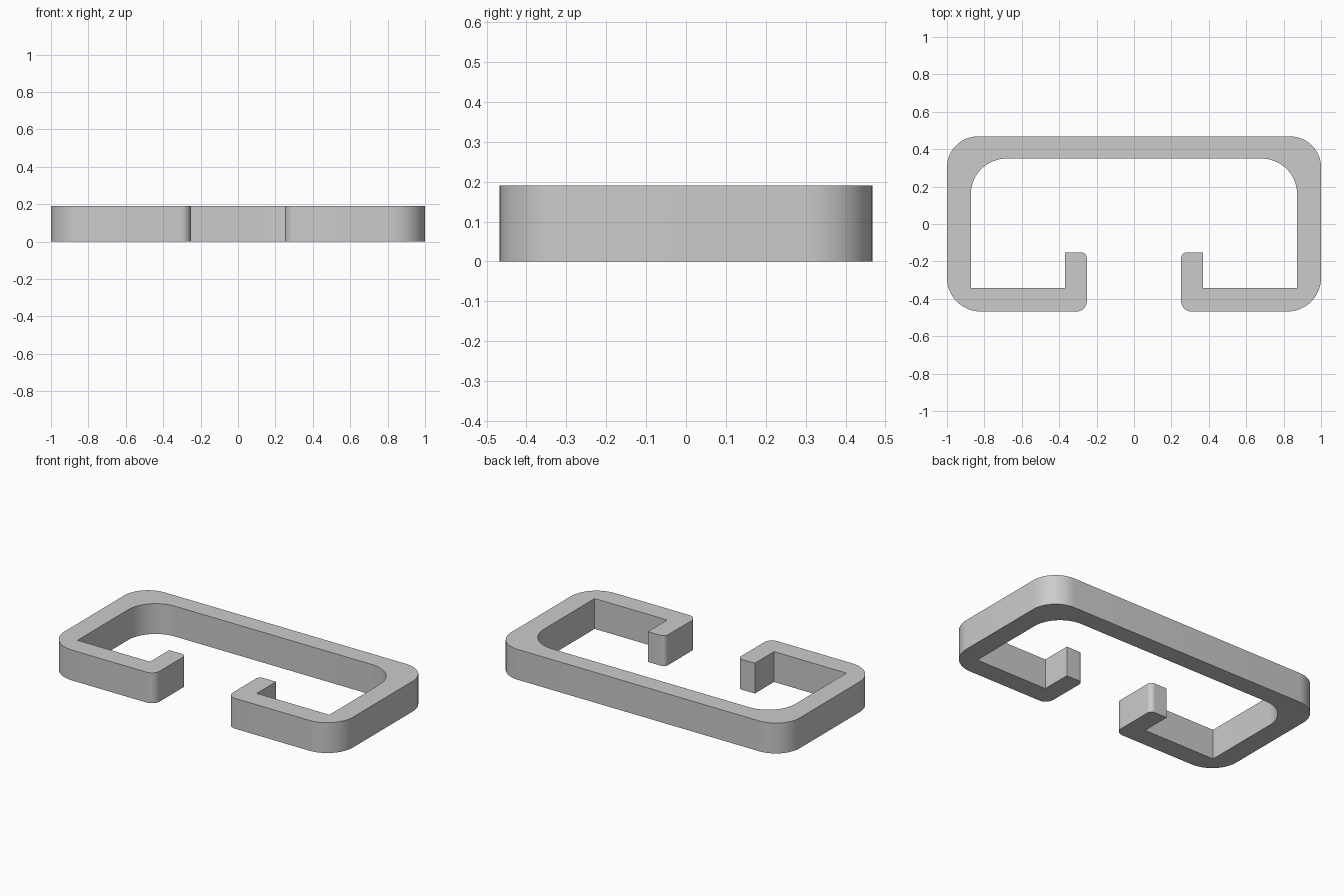
import bpy
import bmesh
from math import radians, sin, cos
from mathutils import Vector

HEIGHT = 0.19
SEGMENTS = 12

cube = bpy.data.objects.get("Cube")
if cube:
    bpy.data.objects.remove(cube, do_unlink=True)

# Plain grey material
grey = bpy.data.materials.new("plain grey")
grey.use_nodes = True
colour = (0.6, 0.6, 0.6, 1)
grey.diffuse_color = colour
grey.node_tree.nodes["Principled BSDF"].inputs["Base Color"].default_value = colour

# Corners of the +x half of the clip: x, y, corner radius
half = [
    (1.0, 0.468, 0.165),
    (1.0, -0.468, 0.18),
    (0.252, -0.468, 0.055),
    (0.252, -0.152, 0.03),
    (0.37, -0.152, 0),
    (0.37, -0.342, 0),
    (0.872, -0.342, 0),
    (0.872, 0.35, 0.19),
]
corners = half + [(-x, y, r) for x, y, r in reversed(half)]


def rounded(corners):
    """Replace each right-angled corner by an arc of its radius."""
    points = []
    for i, (x, y, r) in enumerate(corners):
        p = Vector((x, y, 0))
        if r == 0:
            points.append(p)
            continue
        before = Vector((*corners[i - 1][:2], 0))
        after = Vector((*corners[(i + 1) % len(corners)][:2], 0))
        a = (before - p).normalized() * r
        b = (after - p).normalized() * r
        for s in range(SEGMENTS + 1):
            t = radians(90 * s / SEGMENTS)
            points.append(p + a * (1 - sin(t)) + b * (1 - cos(t)))
    return points


# C-shaped clip, extruded from its outline
bm = bmesh.new()
base = bm.faces.new([bm.verts.new(p) for p in rounded(corners)])
top = bmesh.ops.extrude_face_region(bm, geom=[base], use_keep_orig=True)
bmesh.ops.translate(bm, vec=(0, 0, HEIGHT),
                    verts=[v for v in top["geom"] if isinstance(v, bmesh.types.BMVert)])
bmesh.ops.recalc_face_normals(bm, faces=bm.faces)
mesh = bpy.data.meshes.new("clip_rail")
bm.to_mesh(mesh)
bm.free()
mesh.materials.append(grey)
clip = bpy.data.objects.new("clip_rail", mesh)
bpy.context.collection.objects.link(clip)

# Smooth rounded corners, crisp edges
bpy.ops.object.select_all(action="DESELECT")
clip.select_set(True)
bpy.context.view_layer.objects.active = clip
bpy.ops.object.shade_smooth_by_angle(angle=radians(30))
